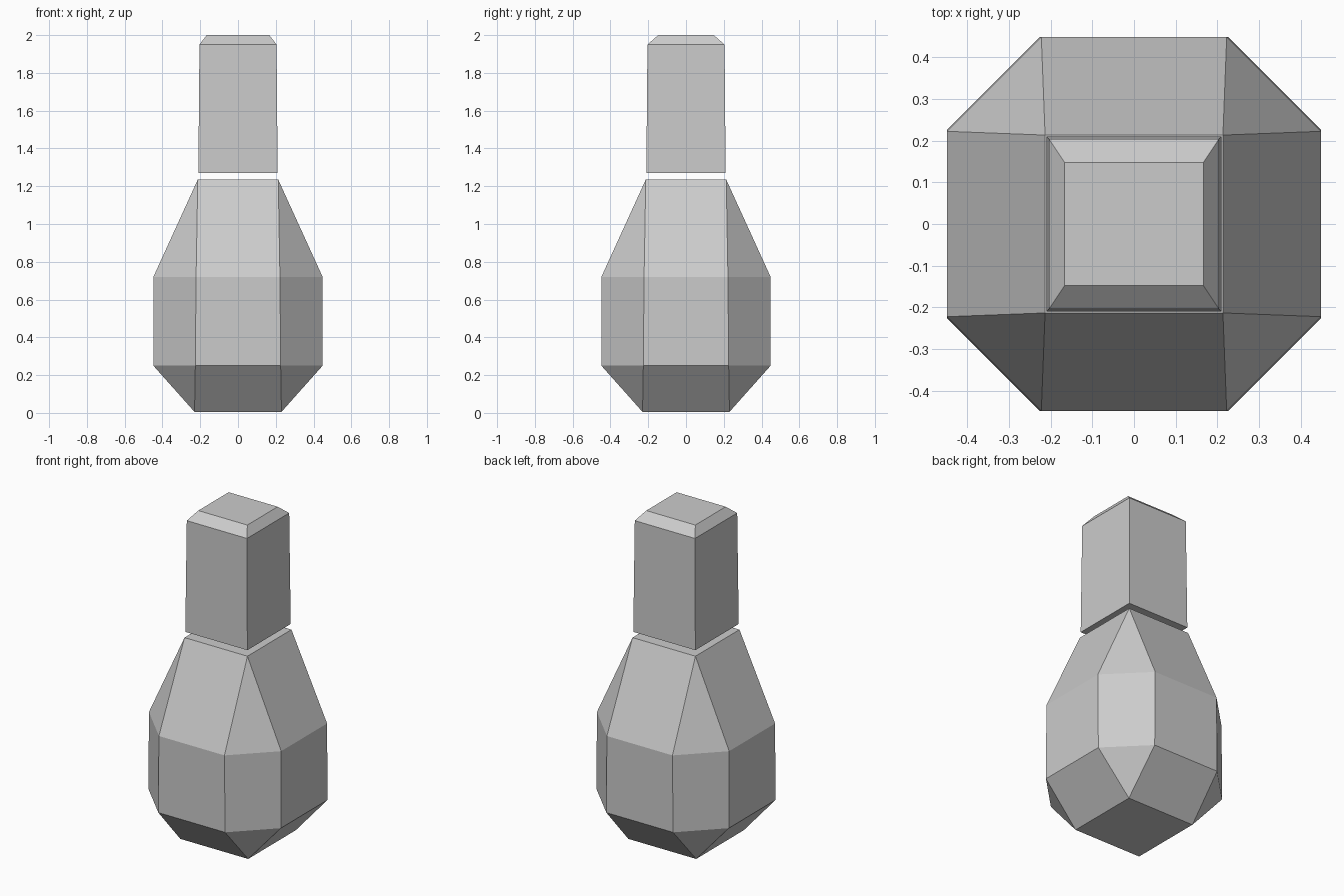
import bpy, bmesh

if "Cube" in bpy.data.objects:
    bpy.data.objects.remove(bpy.data.objects["Cube"])


def ring(bm, z, a, c, b=None):
    """Chamfered rectangle: half sizes a (x) and b (y), flats reaching c; c=None gives a plain rectangle."""
    b = a if b is None else b
    cx, cy = (a, b) if c is None else (c, c)
    pts = [(a, -cy), (a, cy), (cx, b), (-cx, b), (-a, cy), (-a, -cy), (-cx, -b), (cx, -b)]
    return [bm.verts.new((x, y, z)) for x, y in pts]


def loft(name, sections):
    bm = bmesh.new()
    rings = [ring(bm, *s) for s in sections]
    for lo, hi in zip(rings, rings[1:]):
        for i in range(8):
            j = (i + 1) % 8
            bm.faces.new((lo[i], lo[j], hi[j], hi[i]))
    bm.faces.new(rings[0][::-1])
    bm.faces.new(rings[-1])
    # square sections collapse their doubled corners into single points
    bmesh.ops.remove_doubles(bm, verts=bm.verts[:], dist=0.0005)
    bmesh.ops.recalc_face_normals(bm, faces=bm.faces[:])
    mesh = bpy.data.meshes.new(name)
    bm.to_mesh(mesh)
    bm.free()
    obj = bpy.data.objects.new(name, mesh)
    bpy.context.collection.objects.link(obj)
    return obj


# faceted bottle body: square base, octagonal belly, square shoulder
loft("bottle_body", [
    (0.005, 0.23, None),
    (0.25, 0.448, 0.226),
    (0.72, 0.448, 0.222),
    (1.235, 0.213, None),
])

# tall square cap floating just above the body, with a bevelled top
loft("bottle_cap", [
    (1.27, 0.21, None),
    (1.95, 0.204, None),
    (2.0, 0.166, None, 0.147),
])
